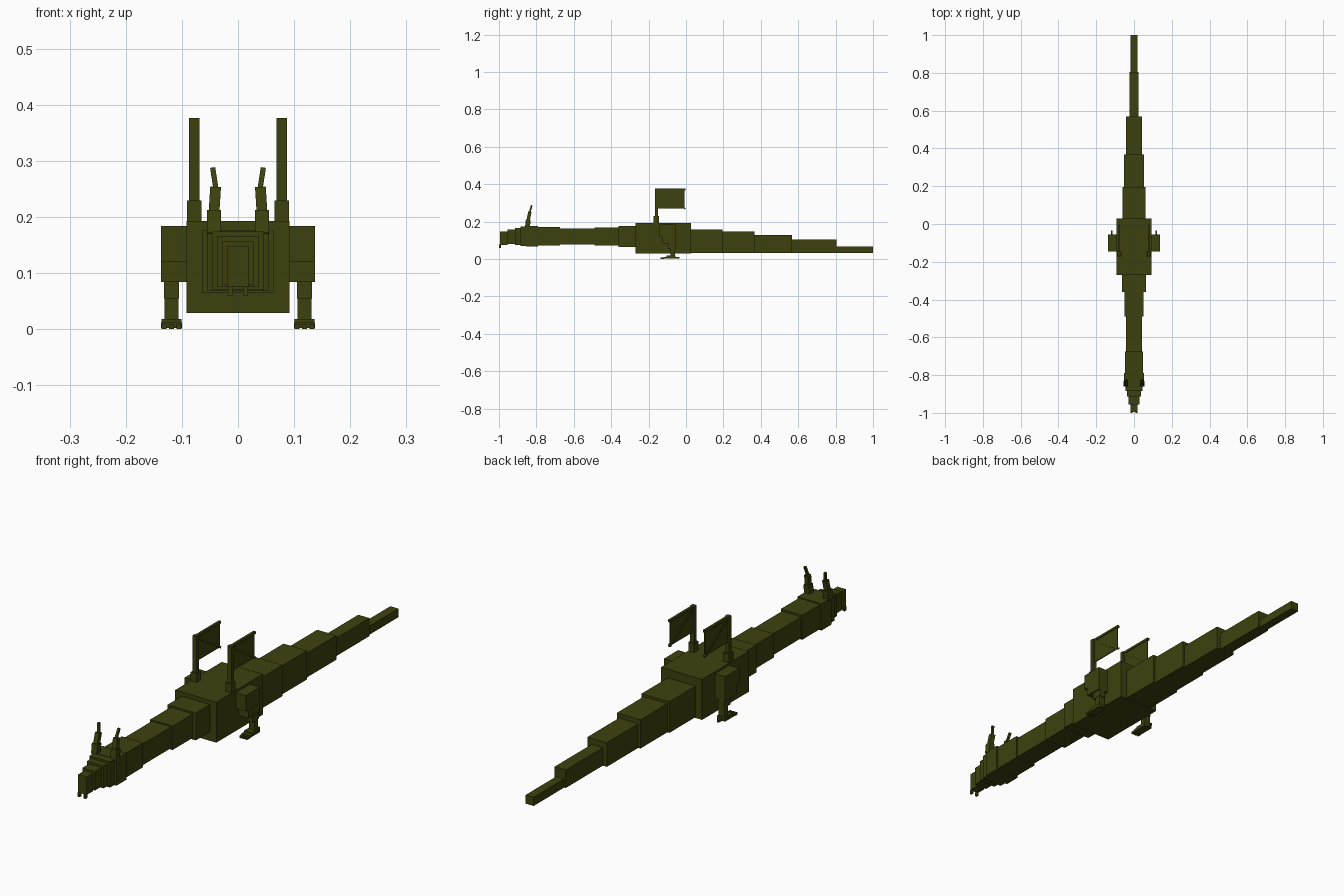
import bpy
from mathutils import Vector

olive = bpy.data.materials.new("dark_olive")
olive.diffuse_color = (0.047, 0.053, 0.0042, 1)


def box(name, x, y, z):
    """Box from (min, max) pairs along each axis."""
    lo, hi = Vector((x[0], y[0], z[0])), Vector((x[1], y[1], z[1]))
    bpy.ops.mesh.primitive_cube_add(size=1, location=(lo + hi) / 2)
    ob = bpy.context.object
    ob.scale = hi - lo
    ob.name = name
    ob.data.materials.append(olive)
    return ob


def bar(name, a, b, width, depth):
    """Square bar running between two points."""
    a, b = Vector(a), Vector(b)
    bpy.ops.mesh.primitive_cube_add(size=1, location=(a + b) / 2)
    ob = bpy.context.object
    ob.rotation_mode = 'QUATERNION'
    ob.rotation_quaternion = Vector((0, 0, 1)).rotation_difference(b - a)
    ob.scale = (width, depth, (b - a).length)
    ob.name = name
    ob.data.materials.append(olive)
    return ob


# Spine blocks from snout to tail: name, y start, y end, half width, z bottom, z top
spine = [
    ("snout_tip", -0.995, -0.955, 0.019, 0.075, 0.148),
    ("snout_middle", -0.955, -0.913, 0.028, 0.080, 0.157),
    ("snout_back", -0.913, -0.885, 0.037, 0.075, 0.166),
    ("face", -0.885, -0.855, 0.046, 0.070, 0.174),
    ("head", -0.855, -0.79, 0.054, 0.068, 0.176),
    ("neck_front", -0.79, -0.675, 0.048, 0.073, 0.172),
    ("neck_middle", -0.675, -0.49, 0.043, 0.078, 0.164),
    ("neck_back", -0.49, -0.36, 0.050, 0.072, 0.169),
    ("neck_base", -0.36, -0.27, 0.063, 0.065, 0.176),
    ("body", -0.27, 0.028, 0.092, 0.029, 0.193),
    ("tail_1", 0.028, 0.195, 0.062, 0.032, 0.158),
    ("tail_2", 0.195, 0.367, 0.053, 0.032, 0.148),
    ("tail_3", 0.367, 0.568, 0.043, 0.032, 0.130),
    ("tail_4", 0.568, 0.805, 0.025, 0.032, 0.105),
    ("tail_tip", 0.805, 1.0, 0.018, 0.032, 0.067),
]
for name, y0, y1, w, z0, z1 in spine:
    box(name, (-w, w), (y0, y1), (z0, z1))

for side, s in (("right", 1), ("left", -1)):
    def pair(name, x, y, z):
        return box(f"{side}_{name}", sorted((s * x[0], s * x[1])), y, z)

    def rod(name, a, b, w, d):
        return bar(f"{side}_{name}", (s * a[0], *a[1:]), (s * b[0], *b[1:]), w, d)

    # Fang below the snout
    pair("fang", (0.009, 0.018), (-1.0, -0.988), (0.060, 0.077))

    # Horn in three narrowing pieces that lean back
    rod("horn_base", (0.043, -0.848, 0.17), (0.043, -0.843, 0.211), 0.025, 0.026)
    rod("horn_middle", (0.043, -0.844, 0.205), (0.040, -0.835, 0.252), 0.019, 0.018)
    rod("horn_tip", (0.039, -0.836, 0.248), (0.045, -0.825, 0.287), 0.009, 0.009)

    # Wing: socket, mast, thin membrane and two fingers
    pair("wing_socket", (0.065, 0.091), (-0.173, -0.145), (0.185, 0.229))
    pair("wing_mast", (0.069, 0.087), (-0.167, -0.150), (0.225, 0.376))
    pair("wing_membrane", (0.076, 0.080), (-0.152, -0.008), (0.270, 0.374))
    rod("wing_top_finger", (0.078, -0.155, 0.371), (0.078, -0.004, 0.371), 0.010, 0.010)
    rod("wing_lower_finger", (0.078, -0.155, 0.368), (0.078, -0.004, 0.269), 0.010, 0.008)

    # Stepped leg
    pair("thigh", (0.088, 0.137), (-0.145, -0.055), (0.120, 0.184))
    pair("thigh_lower", (0.090, 0.137), (-0.128, -0.055), (0.084, 0.125))
    pair("shin", (0.105, 0.132), (-0.097, -0.055), (0.055, 0.088))
    pair("ankle", (0.106, 0.131), (-0.082, -0.058), (0.012, 0.058))
    pair("instep", (0.101, 0.136), (-0.105, -0.055), (0.007, 0.018))
    pair("foot", (0.100, 0.137), (-0.120, -0.055), (0.002, 0.012))
    pair("heel_spur", (0.114, 0.123), (-0.056, -0.034), (0.002, 0.011))
    for i in range(3):
        x = 0.101 + i * 0.013
        pair(f"toe_{i + 1}", (x, x + 0.009), (-0.136, -0.118), (0.0, 0.009))
